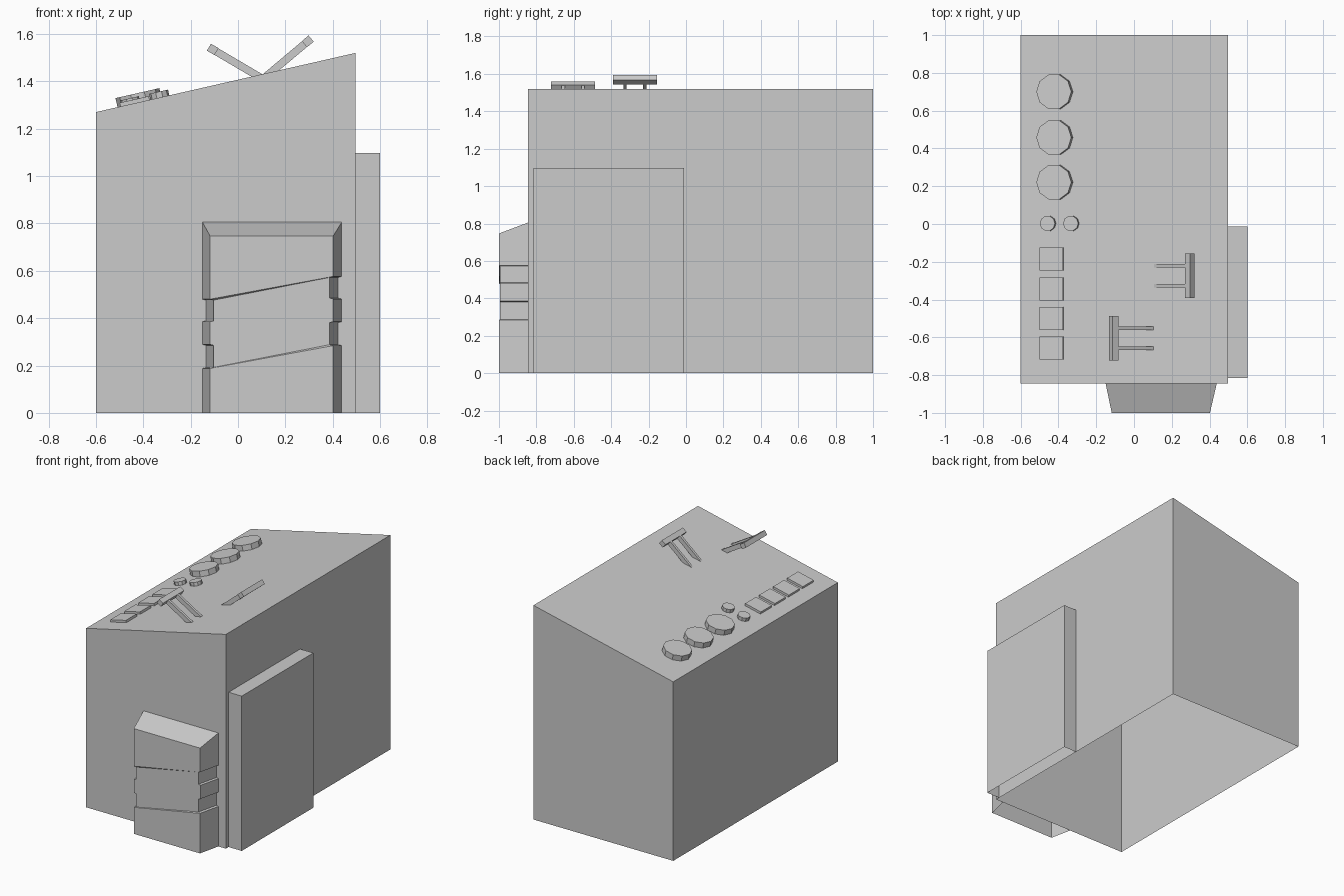
import bpy, bmesh, math
from mathutils import Matrix, Vector

if "Cube" in bpy.data.objects:
    bpy.data.objects.remove(bpy.data.objects["Cube"])

SLOPE = math.atan2(0.25, 1.097)
BACK = -0.845


def top_z(x):
    return 1.27 + (x + 0.6) * math.tan(SLOPE)


def finish(name, bm):
    me = bpy.data.meshes.new(name)
    bm.to_mesh(me)
    bm.free()
    ob = bpy.data.objects.new(name, me)
    bpy.context.collection.objects.link(ob)
    return ob


def remove_facing(bm, *directions):
    """Leave the shell open on the sides whose faces point in these directions."""
    bm.normal_update()
    gone = [f for f in bm.faces
            if any(f.normal.dot(Vector(d)) > 0.999 for d in directions)]
    bmesh.ops.delete(bm, geom=gone, context='FACES')


def loft(name, rings, open_sides):
    """Skin a stack of equal-length point rings, cap the ends, open some sides."""
    bm = bmesh.new()
    vs = [[bm.verts.new(p) for p in ring] for ring in rings]
    n = len(vs[0])
    for a, b in zip(vs, vs[1:]):
        for i in range(n):
            j = (i + 1) % n
            bm.faces.new((a[i], a[j], b[j], b[i]))
    bm.faces.new(vs[0])
    bm.faces.new(vs[-1])
    bmesh.ops.recalc_face_normals(bm, faces=bm.faces)
    remove_facing(bm, *open_sides)
    return finish(name, bm)


def box(name, lo, hi, matrix=Matrix(), open_sides=()):
    lo, hi = Vector(lo), Vector(hi)
    bm = bmesh.new()
    bmesh.ops.create_cube(bm, size=1)
    for v in bm.verts:
        v.co = (lo + hi) / 2 + v.co * (hi - lo)
    remove_facing(bm, *open_sides)
    bm.transform(matrix)
    return finish(name, bm)


def on_slope(x, y):
    return Matrix.Translation((x, y, top_z(x))) @ Matrix.Rotation(-SLOPE, 4, 'Y')


DOWN = (0, 0, -1)


def knob(name, x, y, radius, height):
    bm = bmesh.new()
    turn = Matrix.Rotation(math.radians(90), 4, 'Z')
    bmesh.ops.create_cone(bm, cap_ends=True, segments=10, radius1=radius,
                          radius2=radius, depth=height,
                          matrix=Matrix.Translation((0, 0, height / 2)) @ turn)
    remove_facing(bm, DOWN)
    bm.transform(on_slope(x, y))
    return finish(name, bm)


# main cabinet with sloping top, open underneath
profile = [(-0.6, 0), (0.497, 0), (0.497, 1.52), (-0.6, 1.27)]
loft("cabinet", [[(x, y, z) for x, z in profile] for y in (BACK, 1.0)], [DOWN])

# flat panel on the right side
box("side_panel", (0.497, -0.815, 0), (0.6, -0.012, 1.098),
    open_sides=[DOWN, (-1, 0, 0)])


# front housing: tapered column with a notched, slightly recessed slanted middle
def ring(zl, zr, inset=0.0, recess=0.0):
    y = -1 + recess
    return [(-0.15 + inset, BACK, zl), (-0.118 + inset, y, zl),
            (0.402 - inset, y, zr), (0.438 - inset, BACK, zr)]


FLUSH, TOOTH, NOTCH = (0, 0), (0, 0.005), (0.015, 0.005)
bands = [FLUSH, NOTCH, TOOTH, NOTCH, FLUSH]
rings = [ring(0, 0)]
for z, below, above in zip((0.19, 0.287, 0.387, 0.478), bands, bands[1:]):
    rings += [ring(z - 0.002, z + 0.094, *below), ring(z + 0.002, z + 0.098, *above)]
rings.append([(-0.15, BACK, 0.805), (-0.118, -1, 0.747),
              (0.402, -1, 0.747), (0.438, BACK, 0.805)])
loft("front_housing", rings, [DOWN, (0, 1, 0)])

# control knobs and buttons
for i, y in enumerate((0.7, 0.458, 0.221)):
    knob(f"large_knob_{i + 1}", -0.416, y, 0.095, 0.039)
for i, x in enumerate((-0.453, -0.33)):
    knob(f"small_knob_{i + 1}", x, 0.003, 0.041, 0.025)
for i in range(4):
    box(f"button_{i + 1}", (-0.063, -0.061, 0), (0.063, 0.061, 0.016),
        on_slope(-0.435, -0.186 - i * 0.157), [DOWN])

# two throttle levers: paired arms with a cross handle
for side, x, z, y, angle in (("left", 0.103, 1.411, -0.604, 149.5),
                             ("right", 0.108, 1.412, -0.273, 40)):
    m = Matrix.Translation((x, y, z)) @ Matrix.Rotation(-math.radians(angle), 4, 'Y')
    for n, dy in (("front", -0.053), ("rear", 0.053)):
        box(f"{side}_lever_{n}_arm", (0, dy - 0.009, -0.016), (0.225, dy + 0.009, 0.016), m)
    box(f"{side}_lever_handle", (0.225, -0.118, -0.017), (0.262, 0.118, 0.017), m)
